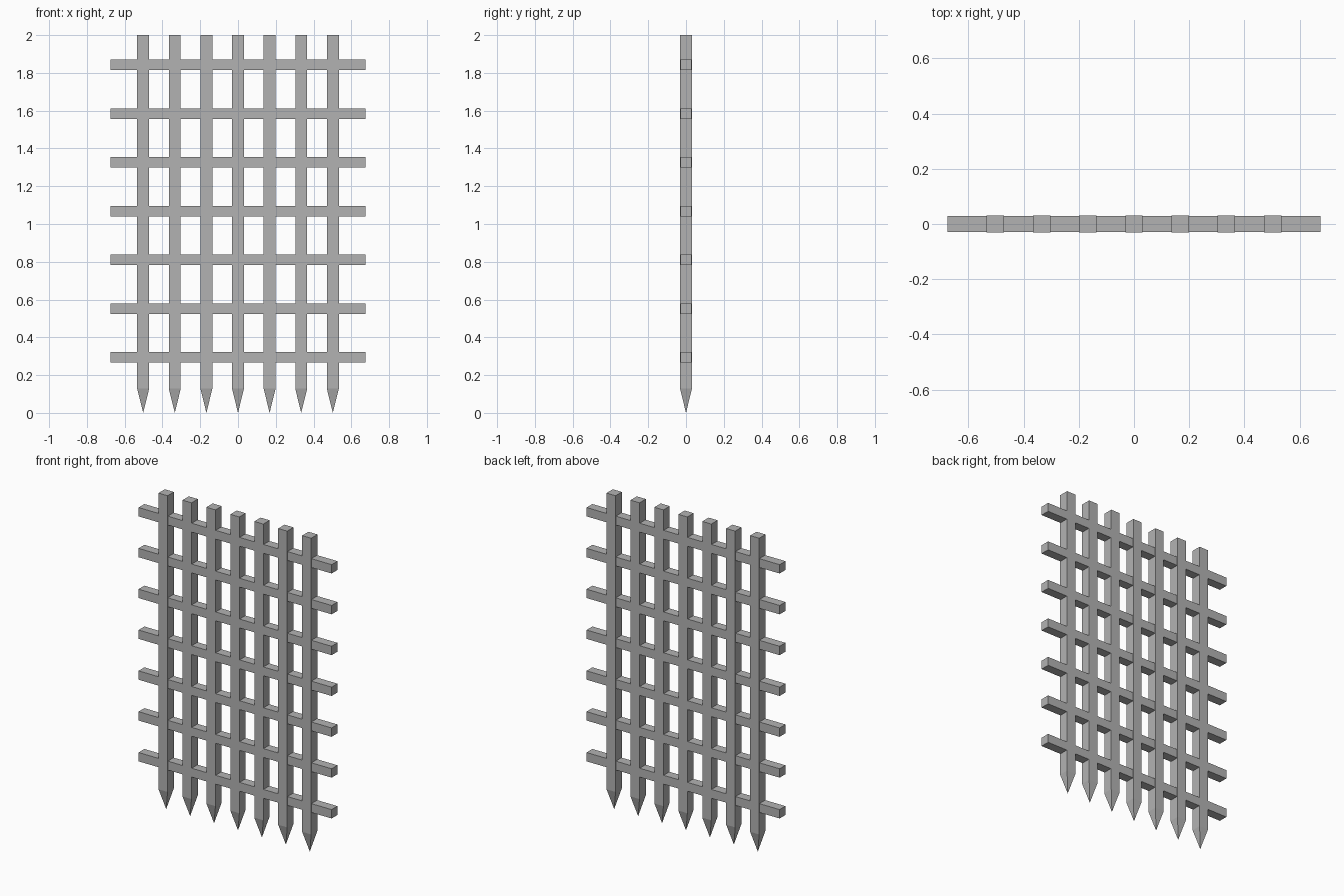
import bpy, bmesh
from mathutils import Matrix, Vector

if "Cube" in bpy.data.objects:
    bpy.data.objects.remove(bpy.data.objects["Cube"])

COUNT = 7

# Dark iron finish
iron = bpy.data.materials.new("iron")
iron.diffuse_color = (0.45, 0.45, 0.45, 1.0)
iron.use_nodes = True
iron.node_tree.nodes["Principled BSDF"].inputs["Base Color"].default_value = iron.diffuse_color


def box(name, size, center, spike=0.0):
    """Box centred on `center`; `spike` draws the underside down to a point."""
    bm = bmesh.new()
    bmesh.ops.create_cube(bm, size=1.0, matrix=Matrix.Diagonal((*size, 1.0)))
    if spike:
        bm.normal_update()
        bottom = min(bm.faces, key=lambda f: f.calc_center_median().z)
        tip = bmesh.ops.poke(bm, faces=[bottom])["verts"][0]
        tip.co.z -= spike
    mesh = bpy.data.meshes.new(name)
    bm.to_mesh(mesh)
    bm.free()
    mesh.materials.append(iron)
    obj = bpy.data.objects.new(name, mesh)
    obj.location = Vector(center)
    bpy.context.collection.objects.link(obj)
    return obj


# Upright bars with spiked feet
SPIKE, TOP, UPRIGHT = 0.128, 2.0, 0.063
for i in range(COUNT):
    x = -0.502 + i * 1.004 / (COUNT - 1)
    box(f"upright_bar_{i + 1}", (UPRIGHT, UPRIGHT, TOP - SPIKE),
        (x, 0, (TOP + SPIKE) / 2), SPIKE)

# Slightly thinner crossbars running through the uprights
for i in range(COUNT):
    z = 0.294 + i * 1.548 / (COUNT - 1)
    box(f"crossbar_{i + 1}", (1.35, 0.058, 0.056), (0, 0, z))
